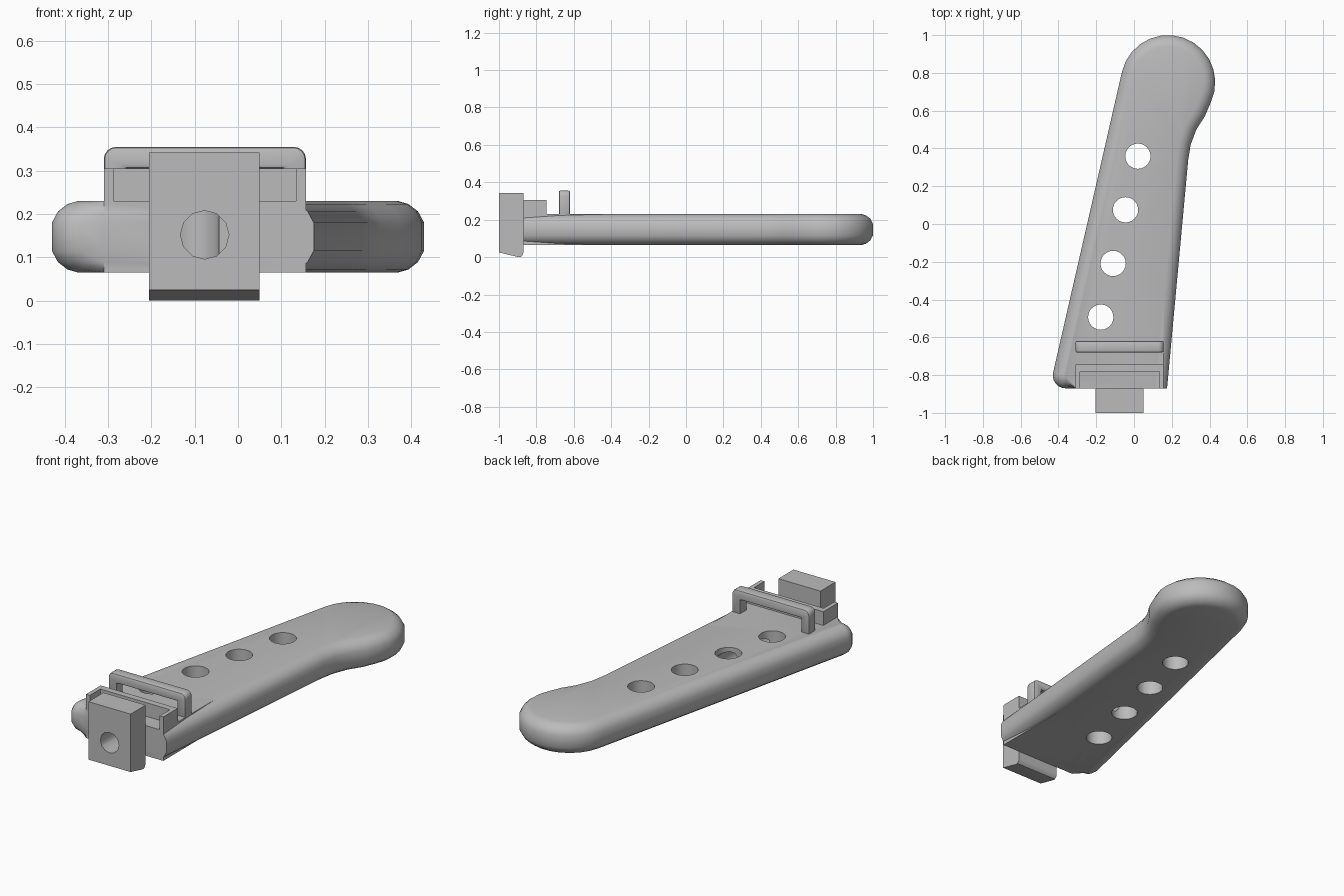
import bpy, bmesh, math
from mathutils import Vector

if "Cube" in bpy.data.objects:
    bpy.data.objects.remove(bpy.data.objects["Cube"], do_unlink=True)

grey = bpy.data.materials.new("plain grey")
grey.use_nodes = True
grey.diffuse_color = (0.5, 0.5, 0.5, 1)
grey.node_tree.nodes["Principled BSDF"].inputs["Base Color"].default_value = (0.5, 0.5, 0.5, 1)


def loft(name, rings):
    """Skin a stack of matching point rings and cap both ends."""
    bm = bmesh.new()
    loops = [[bm.verts.new(p) for p in ring] for ring in rings]
    n = len(loops[0])
    for a, b in zip(loops, loops[1:]):
        for i in range(n):
            j = (i + 1) % n
            bm.faces.new((a[i], a[j], b[j], b[i]))
    bm.faces.new(loops[0][::-1])
    bm.faces.new(loops[-1])
    bmesh.ops.recalc_face_normals(bm, faces=bm.faces)
    mesh = bpy.data.meshes.new(name)
    bm.to_mesh(mesh)
    bm.free()
    mesh.materials.append(grey)
    ob = bpy.data.objects.new(name, mesh)
    bpy.context.collection.objects.link(ob)
    return ob


def prism(name, profile, axis, lo, hi):
    """Extrude a 2D profile along an axis."""
    place = {"x": lambda p, t: (t, p[0], p[1]),
             "y": lambda p, t: (p[0], t, p[1]),
             "z": lambda p, t: (p[0], p[1], t)}[axis]
    return loft(name, [[place(p, t) for p in profile] for t in (lo, hi)])


def arc(cx, cy, r, start, end, steps):
    angles = [math.radians(start + (end - start) * i / steps) for i in range(steps + 1)]
    return [(cx + r * math.cos(a), cy + r * math.sin(a)) for a in angles]


def apply_modifier(ob, kind, **settings):
    mod = ob.modifiers.new(kind.lower(), kind)
    for key, value in settings.items():
        setattr(mod, key, value)
    bpy.ops.object.select_all(action='DESELECT')
    bpy.context.view_layer.objects.active = ob
    ob.select_set(True)
    bpy.ops.object.modifier_apply(modifier=mod.name)


def smooth(ob):
    bpy.ops.object.select_all(action='DESELECT')
    bpy.context.view_layer.objects.active = ob
    ob.select_set(True)
    bpy.ops.object.shade_smooth_by_angle(angle=math.radians(32))


FRONT, LEFT, RIGHT = -0.87, -0.31, 0.157
BOTTOM, TOP = 0.065, 0.23

# Handle outline, clockwise: round head, waist, flat front, rounded corner
outline = arc(0.18, 0.75, 0.25, 167, -25, 14)
outline += [(0.375, 0.57), (0.33, 0.5), (0.3, 0.42), (0.287, 0.34),
            (0.175, FRONT), (LEFT, FRONT)]
outline += arc(-0.362, -0.802, 0.068, 270, 167, 6)


def inset(points, d):
    """Move an outline inward, keeping its flat front in place."""
    out = []
    for i, p in enumerate(points):
        p = Vector(p)
        if abs(p.y - FRONT) < 0.001 and p.x > LEFT - 0.01:
            out.append(p - Vector((d if p.x > 0 else 0, 0)))
            continue
        e1 = (p - Vector(points[i - 1])).normalized()
        e2 = (Vector(points[(i + 1) % len(points)]) - p).normalized()
        t = (e1 + e2).normalized()
        out.append(p + d * Vector((t.y, -t.x)))
    return out


# Handle body with rounded rims
rim = [(0, 0.06), (0.007, 0.036), (0.024, 0.014), (0.05, 0)]
levels = [(BOTTOM + h, d) for h, d in rim] + [(TOP - h, d) for h, d in rim[::-1]]
body = loft("handle_body", [[(p.x, p.y, z) for p in inset(outline, d)] for z, d in levels])

# Squared mounting base at the front end
base = prism("mounting_base", [(LEFT, FRONT), (RIGHT, FRONT), (RIGHT, -0.42), (LEFT, -0.62)],
             "z", BOTTOM, TOP)

# Three-sided guard open to the front
wall = 0.023
guard = prism("end_guard", [
    (LEFT, FRONT), (LEFT + wall, FRONT), (LEFT + wall, -0.78), (RIGHT - wall, -0.78),
    (RIGHT - wall, FRONT), (RIGHT, FRONT), (RIGHT, -0.745), (LEFT, -0.745)],
    "z", TOP - 0.01, 0.305)

# Arched strap loop
leg, r, crown = 0.05, 0.028, 0.355
loop_profile = [(LEFT, TOP - 0.02)]
loop_profile += arc(LEFT + r, crown - r, r, 180, 90, 4)
loop_profile += arc(RIGHT - r, crown - r, r, 90, 0, 4)
loop_profile += [(RIGHT, TOP - 0.02), (RIGHT - leg, TOP - 0.02), (RIGHT - leg, 0.305),
                 (LEFT + leg, 0.305), (LEFT + leg, TOP - 0.02)]
strap = prism("strap_loop", loop_profile, "y", -0.68, -0.62)
apply_modifier(strap, 'BEVEL', width=0.008, segments=2, limit_method='ANGLE')

# Front block with a sloping underside
block = prism("front_block", [(-1, 0.025), (-0.9, 0.001), (-0.885, 0), (-0.875, 0.01),
                              (FRONT, 0.022), (FRONT, 0.342), (-1, 0.342)],
              "x", -0.205, 0.05)

# Vertical holes and the long bore from the front
cutters = [prism("hole_cutter", arc(-0.176 + 0.0655 * i, -0.493 + 0.284 * i, 0.067, 0, 345, 23),
                 "z", -0.1, 0.5) for i in range(4)]
bore = prism("bore_cutter", arc(-0.077, 0.152, 0.056, 0, 330, 11), "y", -1.1, -0.21)
for target, tools in ((body, cutters + [bore]), (base, cutters[:1] + [bore]), (block, [bore])):
    for tool in tools:
        apply_modifier(target, 'BOOLEAN', object=tool, operation='DIFFERENCE', solver='EXACT')
for tool in cutters + [bore]:
    bpy.data.objects.remove(tool, do_unlink=True)

for part in (body, base, strap, block):
    smooth(part)
